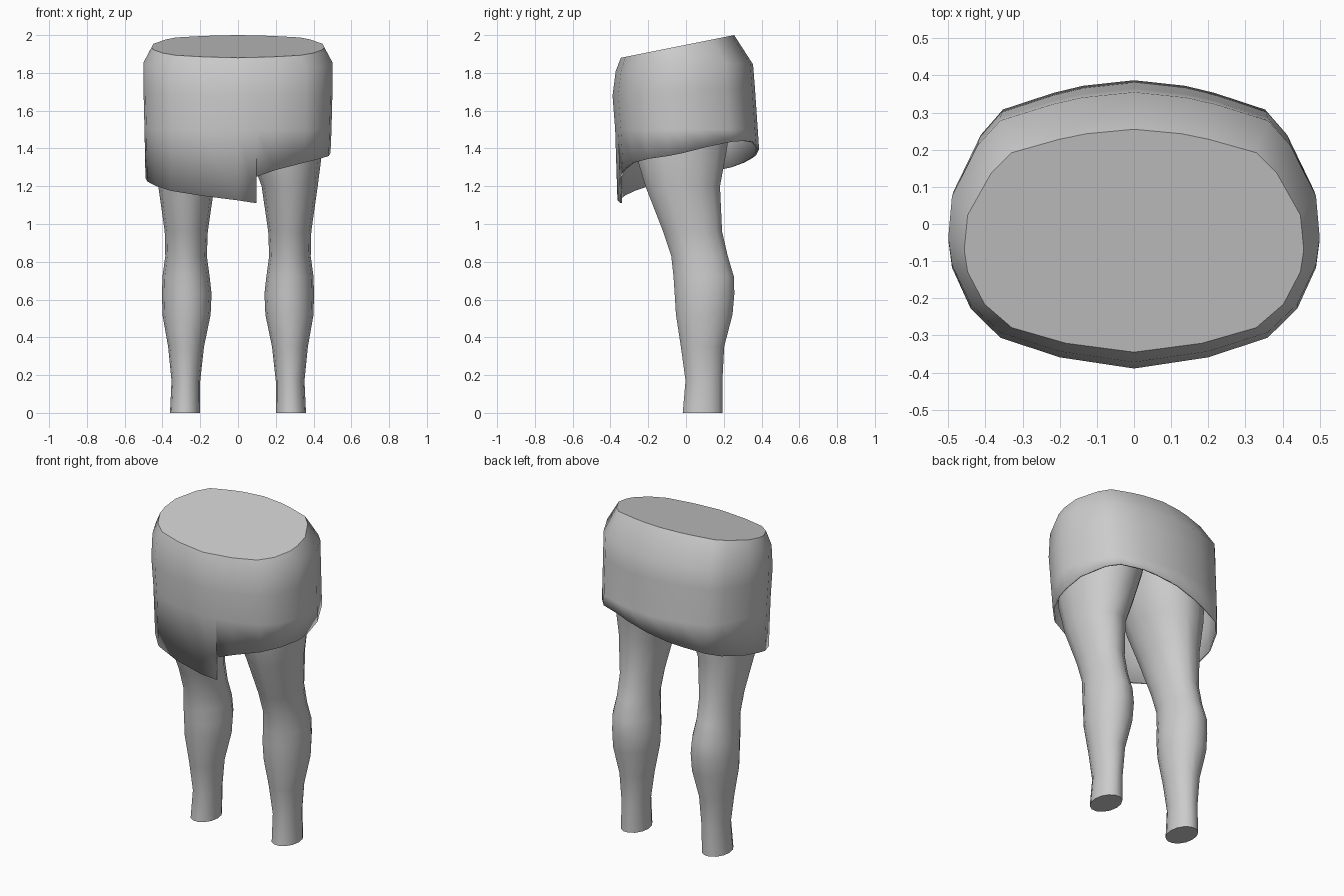
import bpy
import bmesh
from math import cos, sin, pi

cube = bpy.data.objects.get("Cube")
if cube:
    bpy.data.objects.remove(cube, do_unlink=True)

grey = bpy.data.materials.new("plain grey")
grey.use_nodes = True
grey.diffuse_color = (0.6, 0.6, 0.6, 1)
grey.node_tree.nodes["Principled BSDF"].inputs["Base Color"].default_value = (0.6, 0.6, 0.6, 1)


def finish(name, bm, angle):
    """Turn a bmesh into a named object with smooth shading."""
    bmesh.ops.recalc_face_normals(bm, faces=bm.faces)
    mesh = bpy.data.meshes.new(name)
    bm.to_mesh(mesh)
    bm.free()
    mesh.materials.append(grey)
    obj = bpy.data.objects.new(name, mesh)
    bpy.context.collection.objects.link(obj)
    bpy.ops.object.select_all(action='DESELECT')
    obj.select_set(True)
    bpy.context.view_layer.objects.active = obj
    bpy.ops.object.shade_smooth_by_angle(angle=angle)
    return obj


def bridge(bm, rings, closed):
    """Join neighbouring rings of vertices with quads."""
    for a, b in zip(rings, rings[1:]):
        n = len(a)
        for i in range(n if closed else n - 1):
            j = (i + 1) % n
            bm.faces.new((a[i], a[j], b[j], b[i]))


# Skirt outline, front to back on one side, then mirrored round to the slit
half = [(0.4, -0.92), (0.72, -0.78), (0.88, -0.57), (0.98, -0.28), (1, -0.08),
        (0.98, 0.23), (0.84, 0.61), (0.72, 0.79), (0.44, 0.91), (0.28, 0.96)]
slit = (0.2, -0.96)
outline = [slit] + half + [(0, 1)] + [(-x, y) for x, y in reversed(half)] + [(0, -1), slit]

# Rings: half width, front y, back y, front z, side z, back z
rings = [(0.457, -0.345, 0.255, 1.88, 1.94, 2.0),
         (0.5, -0.372, 0.355, 1.81, 1.86, 1.845),
         (0.5, -0.389, 0.365, 1.68, 1.7, 1.72),
         (0.495, -0.375, 0.38, 1.5, 1.5, 1.5)]
# Hem heights along the outline, high on one side of the slit, low on the other
hem = [1.25, 1.285, 1.325, 1.345, 1.36, 1.375, 1.405, 1.435, 1.44, 1.435, 1.42, 1.395,
       1.365, 1.35, 1.325, 1.3, 1.27, 1.245, 1.225, 1.2, 1.175, 1.15, 1.125, 1.11]

bm = bmesh.new()
loops = []
for w, yf, yb, zf, zs, zb in rings:
    mid, depth = (yf + yb) / 2, (yb - yf) / 2
    loops.append([bm.verts.new((x * w, mid + y * depth,
                                zs + abs(y) * ((zb if y > 0 else zf) - zs)))
                  for x, y in outline])
loops.append([bm.verts.new((x * 0.49, 0.012 + y * 0.375, z))
              for (x, y), z in zip(outline, hem)])
bridge(bm, loops, False)
bm.faces.new(loops[0][:-1])
bmesh.ops.remove_doubles(bm, verts=[v for l in loops[:-1] for v in l], dist=0.0001)
skirt = finish("skirt", bm, 0.6)
shell = skirt.modifiers.new("cloth thickness", 'SOLIDIFY')
shell.thickness = 0.01
shell.offset = -1

# Leg sections: height, inner x, outer x, front y, back y
sections = [(0, 0.2, 0.36, -0.02, 0.195), (0.17, 0.2, 0.352, -0.005, 0.195),
            (0.35, 0.18, 0.37, -0.03, 0.205), (0.52, 0.145, 0.4, -0.057, 0.25),
            (0.63, 0.14, 0.402, -0.064, 0.26), (0.72, 0.15, 0.4, -0.07, 0.258),
            (0.83, 0.165, 0.385, -0.082, 0.225), (0.96, 0.16, 0.388, -0.125, 0.195),
            (1.2, 0.125, 0.422, -0.22, 0.185), (1.38, 0.06, 0.445, -0.275, 0.22),
            (1.58, 0, 0.45, -0.3, 0.25), (1.75, 0, 0.45, -0.31, 0.26)]
sides = 14
for name, side in (("left_leg", 1), ("right_leg", -1)):
    bm = bmesh.new()
    loops = []
    for z, xi, xo, yf, yb in sections:
        loops.append([bm.verts.new((side * ((xi + xo) / 2 + (xo - xi) / 2 * cos(2 * pi * i / sides)),
                                    (yf + yb) / 2 + (yb - yf) / 2 * sin(2 * pi * i / sides), z))
                      for i in range(sides)])
    bridge(bm, loops, True)
    bm.faces.new(loops[0])
    bm.faces.new(loops[-1])
    finish(name, bm, 0.7)
